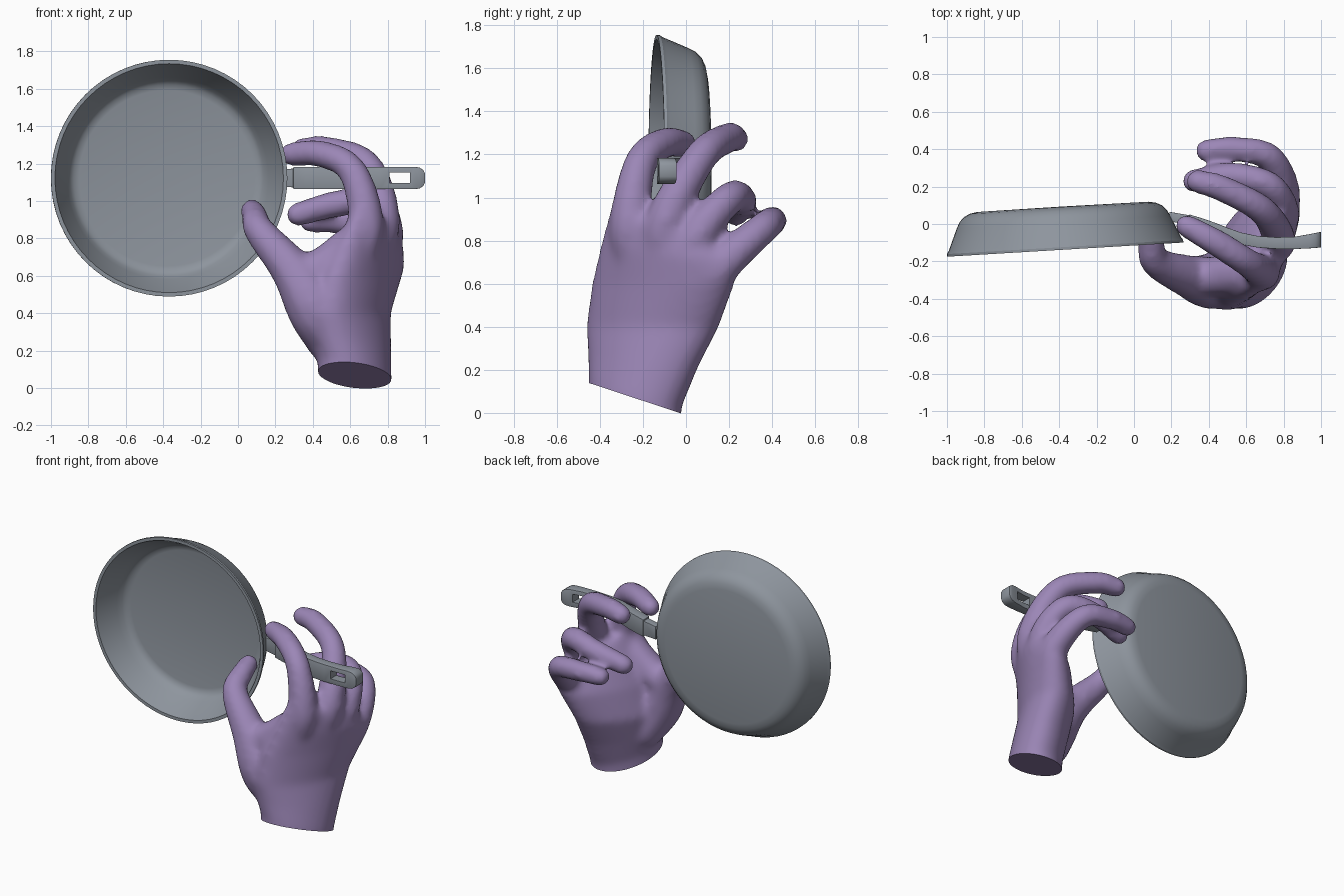
import bpy, bmesh
from math import cos, sin, pi
from mathutils import Vector as V, Matrix

if "Cube" in bpy.data.objects:
    bpy.data.objects.remove(bpy.data.objects["Cube"])


def loft(bm, rings):
    """Skin a list of closed point rings and cap both ends."""
    vs = [[bm.verts.new(p) for p in r] for r in rings]
    n = len(vs[0])
    for a, b in zip(vs, vs[1:]):
        for i in range(n):
            j = (i + 1) % n
            bm.faces.new((a[i], a[j], b[j], b[i]))
    bm.faces.new(vs[0])
    bm.faces.new(vs[-1])


def ellipse(c, u, v, n):
    return [V(c) + V(u) * cos(2 * pi * i / n) + V(v) * sin(2 * pi * i / n) for i in range(n)]


def make(name, bm):
    bmesh.ops.recalc_face_normals(bm, faces=bm.faces)
    me = bpy.data.meshes.new(name)
    bm.to_mesh(me)
    bm.free()
    ob = bpy.data.objects.new(name, me)
    bpy.context.collection.objects.link(ob)
    return ob


def bake(ob):
    """Apply all modifiers."""
    dg = bpy.context.evaluated_depsgraph_get()
    dg.update()
    me = bpy.data.meshes.new_from_object(ob.evaluated_get(dg))
    ob.modifiers.clear()
    ob.data = me


def finish(ob, angle, mat):
    bpy.ops.object.select_all(action='DESELECT')
    ob.select_set(True)
    bpy.context.view_layer.objects.active = ob
    bpy.ops.object.shade_smooth_by_angle(angle=angle)
    ob.data.materials.clear()
    ob.data.materials.append(mat)


skin = bpy.data.materials.new("skin_purple")
skin.diffuse_color = (.33, .24, .47, 1)
skin.use_nodes = True
skin.node_tree.nodes["Principled BSDF"].inputs["Base Color"].default_value = skin.diffuse_color
metal = bpy.data.materials.new("slate_metal")
metal.diffuse_color = (.27, .30, .34, 1)
metal.use_nodes = True
metal.node_tree.nodes["Principled BSDF"].inputs["Base Color"].default_value = metal.diffuse_color

# Pan body: (radius, depth) profile turned around a slightly yawed axis
axis = V((-0.06, 1, 0)).normalized()
side = V((1, 0.06, 0)).normalized()
rim_centre = V((-0.368, -0.137, 1.122))
profile = [(0.01, .198), (.47, .198), (.50, .191), (.522, .171), (.54, .135), (.608, .012),
           (.612, 0), (.633, 0), (.633, .014), (.622, .03), (.572, .147), (.555, .18),
           (.53, .206), (.50, .221), (.46, .229), (.01, .231)]
bm = bmesh.new()
loft(bm, [ellipse(rim_centre + axis * d, side * r, V((0, 0, r)), 64) for r, d in profile])
finish(make("pan_body", bm), 0.6, metal)

# Handle: rectangular sections (x, y, half thickness, half height) along a bend
sections = [(.19, .04, .025, .045), (.295, .02, .027, .05), (.296, .017, .034, .058),
            (.36, -.002, .034, .06), (.43, -.026, .034, .06), (.50, -.053, .033, .06),
            (.57, -.077, .032, .06), (.66, -.095, .031, .06), (.76, -.102, .031, .06),
            (.86, -.101, .033, .06), (.94, -.092, .038, .06), (.97, -.088, .04, .056),
            (.99, -.085, .041, .043), (1.0, -.084, .041, .025)]
bm = bmesh.new()
loft(bm, [[V((x, y + sy * t, 1.123 + sz * h)) for sy, sz in ((-1, -1), (1, -1), (1, 1), (-1, 1))]
          for x, y, t, h in sections])
handle = make("pan_handle", bm)
bev = handle.modifiers.new("edge_bevel", 'BEVEL')
bev.width, bev.segments, bev.limit_method, bev.angle_limit = 0.008, 2, 'ANGLE', 0.9

# Hanging hole in the handle end
bm = bmesh.new()
bmesh.ops.create_cube(bm, size=1, matrix=Matrix.Translation((.865, -.09, 1.125)) @
                      Matrix.Diagonal((.11, .3, .056, 1)))
cutter = make("hole_cutter", bm)
cutter.hide_render = True
cut = handle.modifiers.new("hole", 'BOOLEAN')
cut.object, cut.operation, cut.solver = cutter, 'DIFFERENCE', 'EXACT'
bake(handle)
bpy.data.objects.remove(cutter)
finish(handle, 0.6, metal)


def limb(bm, pts):
    """Overlapping balls along a smooth path of (x, y, z, radius)."""
    p = [V(q) for q in pts]
    p = [2 * p[0] - p[1]] + p + [2 * p[-1] - p[-2]]
    for a, b, c, d in zip(p, p[1:], p[2:], p[3:]):
        steps = max(2, int((c - b).length / 0.022))
        for k in range(steps + 1):
            t = k / steps
            q = 0.5 * (2 * b + (c - a) * t + (2 * a - 5 * b + 4 * c - d) * t * t
                       + (3 * b - a - 3 * c + d) * t ** 3)
            bmesh.ops.create_icosphere(bm, subdivisions=2, radius=q[3],
                                       matrix=Matrix.Translation(q.xyz))


# Hand: palm sections (centre, width direction, half width, half thickness)
palm = [((.62, -.245, -.06), (.58, .81, -.27), .235, .172),
        ((.625, -.235, .09), (.58, .81, -.27), .238, .174),
        ((.61, -.20, .24), (.53, .85, -.12), .28, .174),
        ((.60, -.155, .40), (.46, .89, 0), .335, .172),
        ((.66, -.105, .60), (.46, .89, 0), .365, .155),
        ((.705, -.10, .74), (.44, .90, -.1), .325, .133),
        ((.735, -.12, .88), (.38, .90, -.32), .25, .095)]
bm = bmesh.new()
loft(bm, [ellipse(c, V(u) * a, V((u[1], -u[0], 0)) * b, 40) for c, u, a, b in palm])

# Index, middle, ring, little finger, thumb and thumb web
digits = [
    [(.61, -.24, .62, .09), (.685, -.26, .87, .10), (.612, -.21, 1.16, .081), (.44, -.10, 1.253, .076),
     (.28, -.01, 1.25, .066)],
    [(.70, -.12, .64, .09), (.775, -.09, .90, .096), (.69, .07, 1.19, .081), (.47, .19, 1.275, .075),
     (.34, .228, 1.272, .068)],
    [(.72, -.02, .60, .09), (.80, .05, .82, .09), (.73, .20, .995, .08), (.53, .257, .985, .076),
     (.32, .23, .928, .068)],
    [(.72, .05, .50, .09), (.80, .15, .67, .095), (.725, .355, .855, .078), (.53, .402, .892, .07),
     (.385, .392, .89, .064)],
    [(.50, -.25, .26, .14), (.415, -.305, .42, .155), (.29, -.28, .63, .118), (.115, -.20, .84, .085),
     (.09, -.09, .915, .074), (.075, .01, .95, .066)],
    [(.30, -.28, .60, .11), (.44, -.28, .64, .11), (.60, -.27, .76, .11)],
]
for d in digits:
    limb(bm, d)
hand = make("hand", bm)

# Fuse into one skin and relax
rem = hand.modifiers.new("fuse", 'REMESH')
rem.mode, rem.voxel_size = 'VOXEL', 0.018
relax = hand.modifiers.new("relax", 'SMOOTH')
relax.factor, relax.iterations = 0.5, 18
bake(hand)

# Flat slanted cut at the wrist
bm = bmesh.new()
bm.from_mesh(hand.data)
res = bmesh.ops.bisect_plane(bm, geom=bm.verts[:] + bm.edges[:] + bm.faces[:],
                             plane_co=(.63, -.23, .066), plane_no=(0, .33, 1), clear_inner=True)
edges = [e for e in res["geom_cut"] if isinstance(e, bmesh.types.BMEdge)]
bmesh.ops.holes_fill(bm, edges=edges, sides=0)
bmesh.ops.recalc_face_normals(bm, faces=bm.faces)
bm.to_mesh(hand.data)
bm.free()
finish(hand, 0.8, skin)
